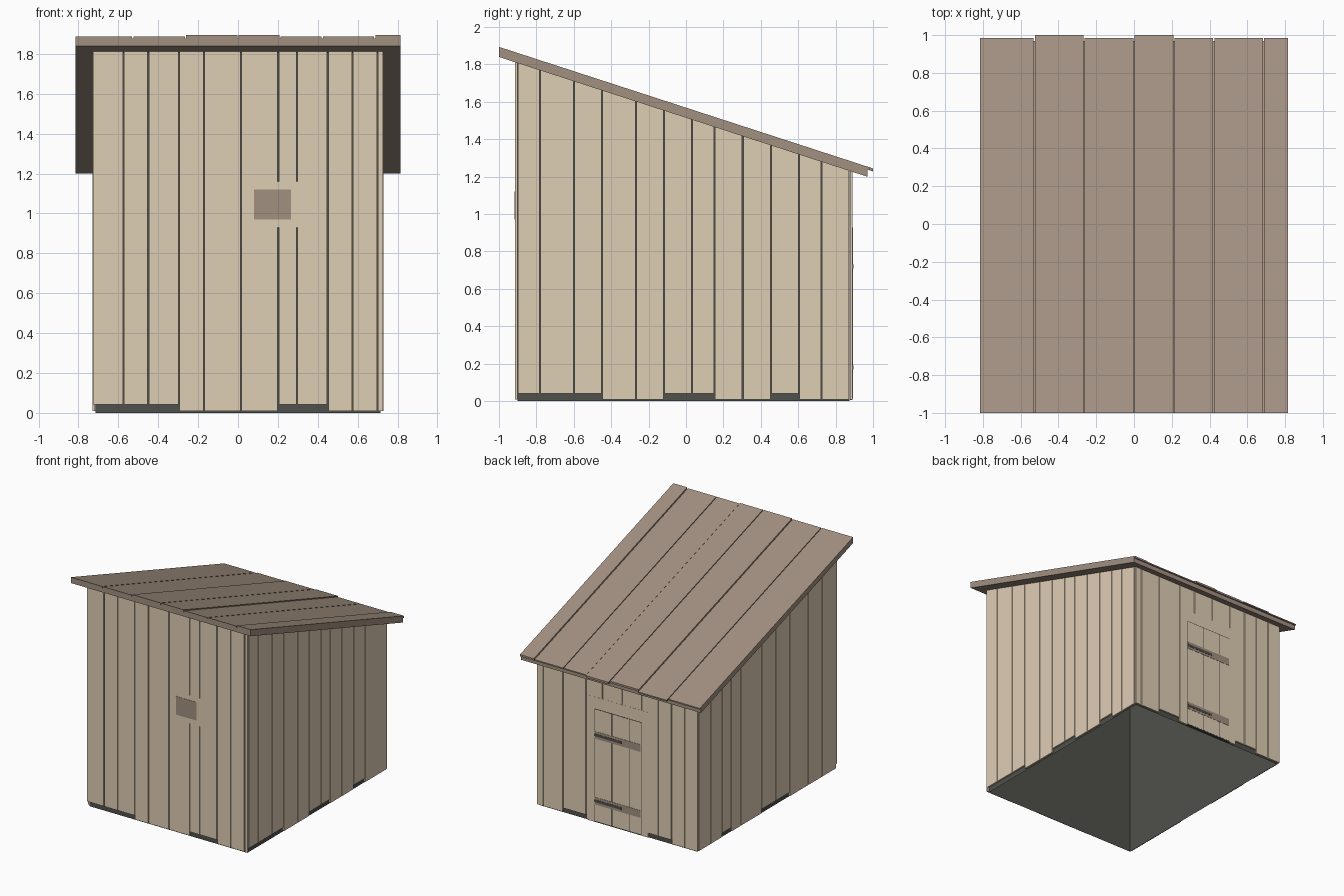
import bpy, bmesh

default_cube = bpy.data.objects.get("Cube")
if default_cube:
    bpy.data.objects.remove(default_cube, do_unlink=True)


def material(name, red, green, blue):
    new_material = bpy.data.materials.new(name)
    new_material.use_nodes = True
    color = (red, green, blue, 1)
    new_material.diffuse_color = color
    shader = new_material.node_tree.nodes["Principled BSDF"]
    shader.inputs["Base Color"].default_value = color
    return new_material


PALE = material("pale wood", 0.74, 0.62, 0.46)
BROWN = material("brown wood", 0.36, 0.28, 0.22)
DARK = material("dark core", 0.08, 0.08, 0.07)

# Overall sizes: the core is a hollow shell, the boards clad it
SIDE, FRONT, BACK = 0.715, -0.9, 0.875
BOARD = 0.015
CLEAR = 0.002
GAP = 0.006
SLOPE = 0.325
EAVE = 0.815


def roof_z(y, lift=0):
    """Height of the sloping roof underside, raised by lift."""
    return 1.84 - SLOPE * (y + 1) + lift


def build(name, mat, blocks, hollow=False):
    """Join blocks given as (x range, y range, z range); a z may be a function of y."""
    bm = bmesh.new()
    for x_range, y_range, z_range in blocks:
        for vert in bmesh.ops.create_cube(bm, size=1)["verts"]:
            x = x_range[vert.co.x > 0]
            y = y_range[vert.co.y > 0]
            z = z_range[vert.co.z > 0]
            vert.co = (x, y, z(y) if callable(z) else z)
    bm.normal_update()
    if hollow:
        ends = [face for face in bm.faces if abs(face.normal.z) > 0.5]
        bmesh.ops.delete(bm, geom=ends, context="FACES_ONLY")
    mesh = bpy.data.meshes.new(name)
    bm.to_mesh(mesh)
    bm.free()
    mesh.materials.append(mat)
    bpy.context.collection.objects.link(bpy.data.objects.new(name, mesh))


def spans(start, end, widths):
    """Split a length into boards of relative widths with narrow gaps between."""
    unit = (end - start) / sum(widths)
    result = []
    for width in widths:
        stop = start + unit * width
        result.append((start + GAP / 2, stop - GAP / 2))
        start = stop
    return result


def wall(name, widths, short, depth, along_x):
    """Clad one wall; the boards listed in short end higher above the ground."""
    if along_x:
        boards = [(span, depth) for span in spans(-SIDE - BOARD, SIDE + BOARD, widths)]
    else:
        boards = [(depth, span) for span in spans(FRONT, BACK, widths)]
    build(name, PALE, [(xs, ys, (0.042 if i in short else 0.01, roof_z))
                       for i, (xs, ys) in enumerate(boards)])


# Open-bottomed shell showing through the gaps
build("core", DARK, [((-SIDE, SIDE), (FRONT, BACK), (0, roof_z))], hollow=True)

# Wall boards
wall("front_boards", [5, 4, 5, 4, 6, 6, 3, 5, 4, 4, 1], {0, 1, 2, 6, 7},
     (FRONT - BOARD, FRONT - CLEAR), True)
wall("back_boards", [4, 4, 4, 5, 6, 6, 5, 7, 6, 2], {2, 3, 7},
     (BACK + CLEAR, BACK + BOARD), True)
wall("left_boards", [4, 6, 5, 6, 5, 5, 4, 5, 5, 5, 4, 5], {0, 1, 2, 5, 6, 9},
     (SIDE + CLEAR, SIDE + BOARD), False)
wall("right_boards", [6, 6, 8, 6, 6, 9, 4, 4, 5, 5], {3, 4, 7},
     (-SIDE - BOARD, -SIDE - CLEAR), False)


def front_plate(name, mat, xs, zs, proud):
    build(name, mat, [(xs, (FRONT - BOARD - proud, FRONT - CLEAR), zs)])


# Hatch set nearly flush in the front
front_plate("hatch_frame", PALE, (0.04, 0.3), (0.93, 1.16), 0)
front_plate("hatch_panel", BROWN, (0.08, 0.265), (0.97, 1.12), 0.002)


def back_plates(name, mat, plates, proud):
    build(name, mat, [(xs, (BACK + CLEAR, BACK + BOARD + proud), zs) for xs, zs in plates])


# Door on the back, framed by two jambs and a head
OPENING = (-0.22, 0.205)
JAMB = 0.06
DOOR_TOP, FRAME_TOP = 0.935, 1.03
right, left = OPENING
back_plates("door_frame", PALE, [((left, left + JAMB), (GAP, FRAME_TOP)),
                                 ((right - JAMB, right), (GAP, FRAME_TOP)),
                                 (OPENING, (DOOR_TOP, FRAME_TOP))], 0.001)
back_plates("door_backing", DARK, [(OPENING, (GAP, DOOR_TOP))], 0.001)
back_plates("door_boards", PALE, [(span, (BOARD, DOOR_TOP - GAP))
                                  for span in spans(right, left, [2, 3, 3])], 0.002)

# Cross ledges, each with a hinge strap reaching half way
LEDGES = (0.15, 0.69)
back_plates("door_ledges", BROWN, [((right + GAP, left), (z, z + JAMB))
                                   for z in LEDGES], 0.004)
back_plates("door_hinges", DARK, [((-0.04, left), (z + JAMB / 3, z + JAMB * 2 / 3))
                                  for z in LEDGES], 0.006)


def raised(lift):
    return lambda y: roof_z(y, lift)


# Sloping roof: a deck with boards of uneven length and thickness on top
DECK = 0.038
build("roof_deck", BROWN, [((-EAVE, EAVE), (-1, 0.97), (roof_z, raised(DECK)))])
roof_boards = []
for index, span in enumerate(spans(-EAVE - GAP / 2, EAVE + GAP / 2, [11, 10, 10, 8, 8, 10, 5])):
    end = 1 if index in (1, 3) else 0.985
    thickness = 0.016 if index in (2, 3, 6) else 0.01
    roof_boards.append((span, (-1, end), (raised(DECK), raised(DECK + thickness))))
build("roof_boards", BROWN, roof_boards)
